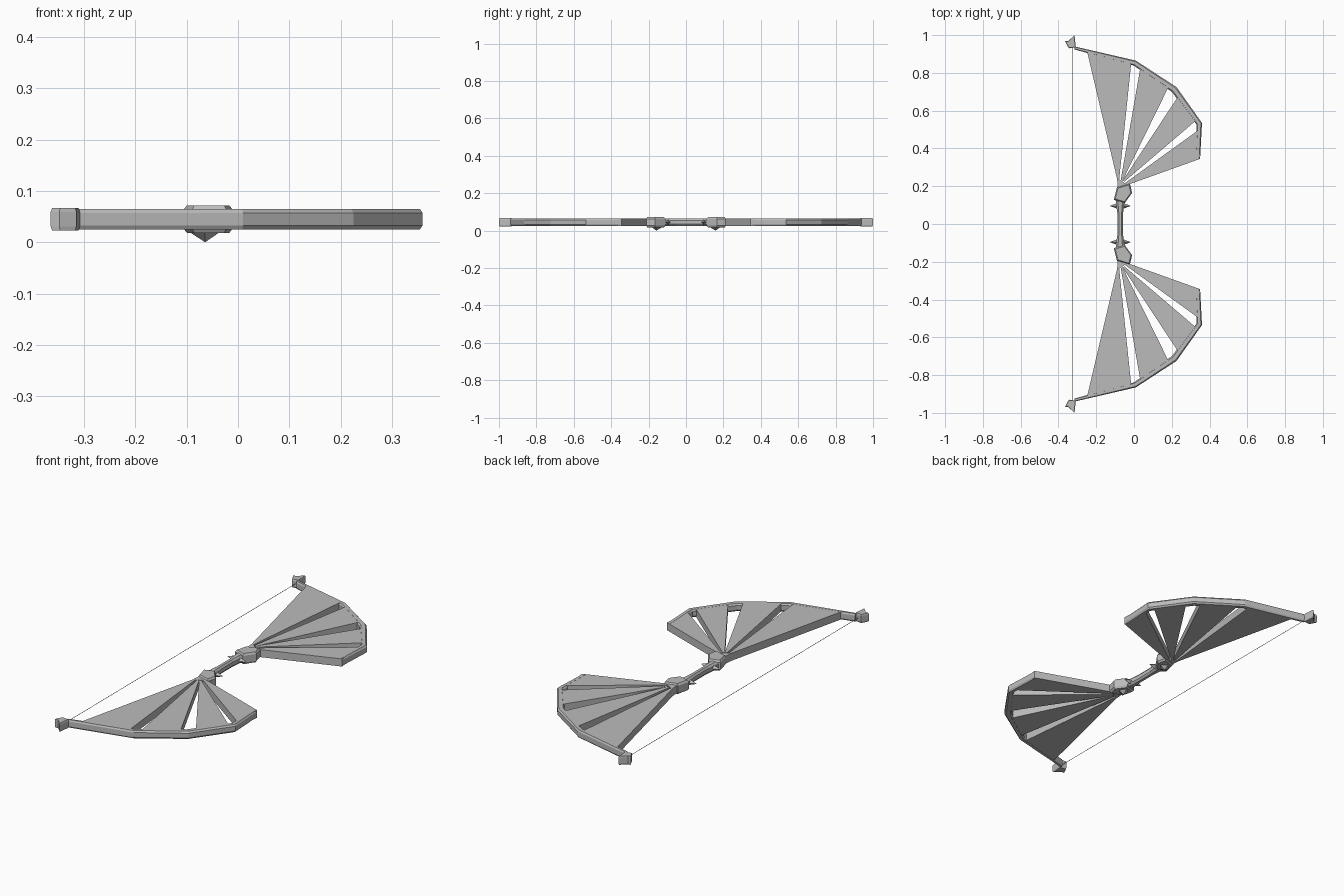
import bpy, bmesh
from mathutils import Vector

cube = bpy.data.objects.get("Cube")
if cube:
    bpy.data.objects.remove(cube)

GREY = bpy.data.materials.new("grey")
GREY.use_nodes = True
GREY.diffuse_color = (0.5, 0.5, 0.5, 1)
GREY.node_tree.nodes["Principled BSDF"].inputs["Base Color"].default_value = (0.5, 0.5, 0.5, 1)
MID = 0.045  # height of the bow's middle plane


def finish(name, bm):
    bmesh.ops.recalc_face_normals(bm, faces=bm.faces)
    mesh = bpy.data.meshes.new(name)
    bm.to_mesh(mesh)
    bm.free()
    mesh.materials.append(GREY)
    ob = bpy.data.objects.new(name, mesh)
    bpy.context.collection.objects.link(ob)
    return ob


def loft(name, rings):
    """Skin a closed solid through rings of equal point count."""
    bm = bmesh.new()
    loops = [[bm.verts.new(p) for p in ring] for ring in rings]
    n = len(loops[0])
    for a, b in zip(loops, loops[1:]):
        for i in range(n):
            j = (i + 1) % n
            bm.faces.new((a[i], a[j], b[j], b[i]))
    bm.faces.new(loops[0])
    bm.faces.new(loops[-1])
    return finish(name, bm)


def slab(name, outline, half):
    return loft(name, [[(x, y, MID + s * half) for x, y in outline] for s in (-1, 1)])


def chamfered(name, outline, half, scale):
    """Plate whose outline shrinks toward its top and bottom faces."""
    c = sum((Vector(p) for p in outline), Vector((0, 0))) / len(outline)
    rings = []
    for h, s in ((-1, scale), (-.65, 1), (.65, 1), (1, scale)):
        rings.append([(*(c + (Vector(p) - c) * s), MID + h * half) for p in outline])
    return loft(name, rings)


def pyramid(name, base, tip):
    bm = bmesh.new()
    ring = [bm.verts.new(p) for p in base]
    apex = bm.verts.new(tip)
    bm.faces.new(ring)
    for i, v in enumerate(ring):
        bm.faces.new((v, ring[(i + 1) % len(ring)], apex))
    return finish(name, bm)


RIM_OUT = [(-.315, .94), (.01, .865), (.225, .725), (.36, .535), (.35, .345)]
RIM_IN = [(-.315, .924), (0, .838), (.20, .70), (.332, .525), (.325, .338)]
SLATS = [[(-.09, .24), (-.25, .92), (-.015, .85), (-.078, .24)],
         [(-.07, .235), (.035, .835), (.185, .73), (-.06, .23)],
         [(-.06, .23), (.23, .67), (.325, .545), (-.05, .225)],
         [(-.05, .215), (.338, .495), (.35, .345), (-.04, .205)]]
HUB = [(-.09, .195), (-.022, .215), (-.01, .165), (-.05, .11), (-.107, .128)]
TIP = [(-.365, .968), (-.348, .968), (-.315, 1), (-.308, .935), (-.345, .93)]

for side, k in (("left_limb", 1), ("right_limb", -1)):
    def m(pts):
        return [(x, y * k) for x, y in pts]

    # curved rim with an eight sided section
    rings = []
    for o, i in zip(m(RIM_OUT), m(RIM_IN)):
        o, i = Vector(o), Vector(i)
        ring = []
        for t, h in ((0, -.6), (.2, -1), (.8, -1), (1, -.6), (1, .6), (.8, 1), (.2, 1), (0, .6)):
            ring.append((*o.lerp(i, t), MID + h * .02))
        rings.append(ring)
    loft(side + "_rim", rings)

    # fan of slats
    for n, s in enumerate(SLATS):
        slab(f"{side}_slat_{n + 1}", m(s), .0195)

    # limb tip, hub, and the stud below the hub
    chamfered(side + "_tip", m(TIP), .022, .9)
    chamfered(side + "_hub", m(HUB), .027, .85)
    stud = [(-.095, .155), (-.065, .185), (-.035, .16), (-.06, .125)]
    pyramid(side + "_stud", [(x, y, .02) for x, y in m(stud)], (-.064, .158 * k, 0))
    # link from hub to fan
    slab(side + "_link", m([(-.085, .18), (-.09, .245), (-.04, .21), (-.03, .18)]), .0195)

    # spikes on both sides of the grip
    for name, d in (("front_spike", 1), ("back_spike", -1)):
        bx, y = -.073 + d * .016, .096 * k
        base = [(bx, y + a, MID + b) for a, b in ((.015, 0), (0, .015), (-.015, 0), (0, -.015))]
        pyramid(f"{side}_{name}", base, (-.073 + d * .056, y, MID))

# waisted eight sided grip
rings = []
for y, w, h in ((-.13, .024, .02), (-.09, .02, .02), (-.05, .014, .019),
                (.05, .014, .019), (.09, .02, .02), (.13, .024, .02)):
    sec = ((-1, -.5), (-.5, -1), (.5, -1), (1, -.5), (1, .5), (.5, 1), (-.5, 1), (-1, .5))
    rings.append([(-.073 + a * w, y, MID + b * h) for a, b in sec])
loft("grip", rings)

# bowstring
r = .0015
loft("bowstring", [[(-.327 + a * r, y, MID + b * r) for a, b in ((1, 0), (0, 1), (-1, 0), (0, -1))]
                   for y in (-.945, .945)])
